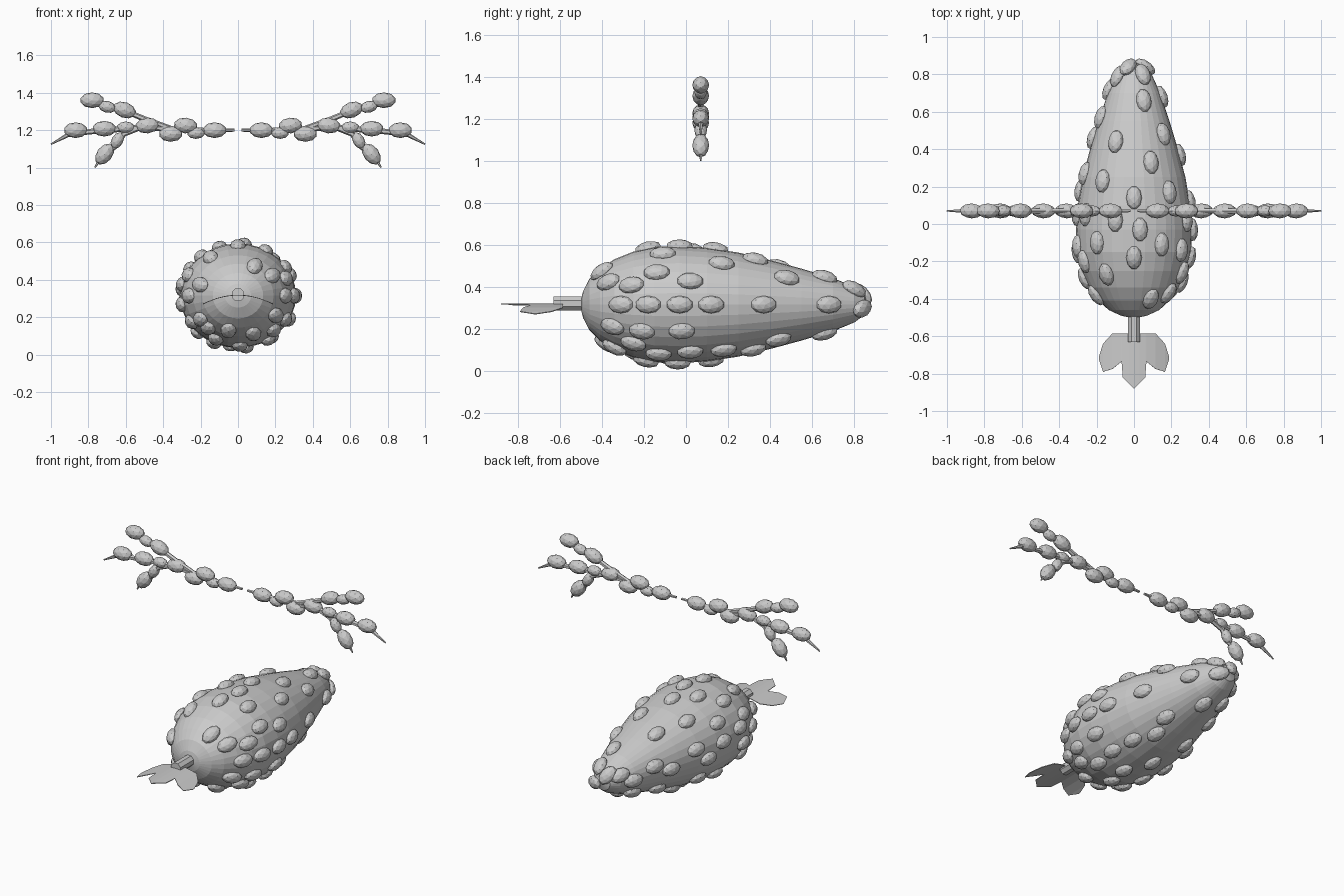
import bpy
import bmesh
import math
from mathutils import Vector, Matrix

default_cube = bpy.data.objects.get("Cube")
if default_cube:
    bpy.data.objects.remove(default_cube, do_unlink=True)

grey = bpy.data.materials.new("light grey")
grey.use_nodes = True
grey.diffuse_color = (0.6, 0.6, 0.6, 1)
grey.node_tree.nodes["Principled BSDF"].inputs["Base Color"].default_value = (0.6, 0.6, 0.6, 1)

AXIS_Z = 0.315
FLATTEN = 0.9
BRANCH_Y = 0.07


def finish(bm, name):
    """Turn a bmesh into a named, coloured object."""
    bmesh.ops.recalc_face_normals(bm, faces=bm.faces)
    mesh = bpy.data.meshes.new(name)
    bm.to_mesh(mesh)
    bm.free()
    mesh.materials.append(grey)
    obj = bpy.data.objects.new(name, mesh)
    bpy.context.collection.objects.link(obj)
    return obj


def add_seed(bm, centre, along, normal, length, width, height):
    """Add one faceted ellipsoid whose long axis follows a direction."""
    along = along.normalized()
    normal = normal.normalized()
    side = normal.cross(along).normalized()
    turn = Matrix((along, side, normal)).transposed().to_4x4()
    size = Matrix.Diagonal((length, width, height, 1))
    bmesh.ops.create_icosphere(bm, subdivisions=2, radius=1,
                               matrix=Matrix.Translation(centre) @ turn @ size)


def add_tube(bm, path, sides=8):
    """Skin a path of (centre, radius) pairs with closed ends."""
    rings = []
    for i, (centre, radius) in enumerate(path):
        before = path[max(i - 1, 0)][0]
        after = path[min(i + 1, len(path) - 1)][0]
        turn = (after - before).to_track_quat('Z', 'Y')
        ring = []
        for k in range(sides):
            a = math.tau * (k + 0.5) / sides
            ring.append(bm.verts.new(centre + turn @ Vector((math.cos(a), math.sin(a), 0)) * radius))
        rings.append(ring)
    for low, high in zip(rings, rings[1:]):
        for k in range(sides):
            n = (k + 1) % sides
            bm.faces.new((low[k], low[n], high[n], high[k]))
    bm.faces.new(rings[0])
    bm.faces.new(rings[-1])


# Body: a lathed fruit lying along y
profile = [(-0.505, 0), (-0.49, 0.07), (-0.46, 0.135), (-0.41, 0.19), (-0.34, 0.24),
           (-0.25, 0.28), (-0.15, 0.305), (-0.03, 0.31), (0.1, 0.3), (0.25, 0.275),
           (0.4, 0.235), (0.55, 0.19), (0.7, 0.14), (0.8, 0.095), (0.85, 0.055), (0.865, 0)]


def radius_at(y):
    for (y0, r0), (y1, r1) in zip(profile, profile[1:]):
        if y0 <= y <= y1:
            return r0 + (r1 - r0) * (y - y0) / (y1 - y0)
    return 0


def surface(y, angle):
    r = radius_at(y)
    return Vector((r * math.cos(angle), y, AXIS_Z + FLATTEN * r * math.sin(angle)))


bm = bmesh.new()
line = [bm.verts.new((r, y, 0)) for y, r in profile]
edges = [bm.edges.new(pair) for pair in zip(line, line[1:])]
bmesh.ops.spin(bm, geom=line + edges, cent=(0, 0, 0), axis=(0, 1, 0),
               angle=math.tau, steps=32, use_duplicate=False)
bmesh.ops.remove_doubles(bm, verts=bm.verts, dist=0.0005)
for v in bm.verts:
    v.co.z = v.co.z * FLATTEN + AXIS_Z
finish(bm, "fruit_body")

# Seeds on the body: (hundredths along y, degrees around, top = 90)
left_seeds = [(-18, 90), (-11, 61), (-40, 63), (-14, 34), (-37, 33), (-26, 22), (2, 24),
              (17, 49), (33, 69), (14, 90), (-3, 84), (48, 42), (66, 70), (80, 60),
              (84, -20), (68, 0), (37, 0), (12, 0), (-3, 0), (-18, 0), (-31, 0),
              (-35, -30), (-21, -29), (-2, -27), (-25, -47), (-34, -70), (-13, -58),
              (2, -54), (18, -56), (32, -67), (-19, -88), (-4, -82), (44, -55), (66, -80)]
right_seeds = [(84, 120), (79, 150), (44, 116), (23, 127), (2, 109), (-10, 130), (-27, 123),
               (-20, 155), (5, 148), (-12, 167), (-29, 180), (5, 172), (27, 166), (18, 186),
               (57, 165), (46, 182), (72, 182), (-15, 190), (-38, 162), (-33, 215), (-32, 230),
               (-38, 256), (-24, 245), (-20, 212), (2, 225), (20, 218), (32, 242), (50, 225),
               (68, 230), (-8, 245), (12, 262)]
bm = bmesh.new()
for step, degrees in left_seeds + right_seeds:
    y, a = step / 100, math.radians(degrees)
    along = surface(min(y + 0.02, 0.86), a) - surface(y - 0.02, a)
    around = surface(y, a + 0.05) - surface(y, a - 0.05)
    normal = around.cross(along)
    add_seed(bm, surface(y, a), along, normal, 0.064, 0.042, 0.033)
finish(bm, "body_seeds")

# Stem at the front
bm = bmesh.new()
add_tube(bm, [(Vector((0, y, 0.32)), 0.036) for y in (-0.63, -0.45)])
finish(bm, "stem")

# Leaf: a thin arched plate with three lobes, (x, back y, front y) per column
columns = [(0, -0.585, -0.88), (0.03, -0.585, -0.85), (0.06, -0.585, -0.82), (0.066, -0.585, -0.735),
           (0.115, -0.585, -0.775), (0.165, -0.64, -0.79), (0.187, -0.71, -0.725)]
bm = bmesh.new()
for sign in (-1, 1):
    pairs = [[bm.verts.new((sign * x, y, 0.318 - 1.35 * x * x)) for y in ends]
             for x, *ends in columns]
    for (a, b), (c, d) in zip(pairs, pairs[1:]):
        bm.faces.new((a, b, d, c))
bmesh.ops.remove_doubles(bm, verts=bm.verts, dist=0.0005)
leaf = finish(bm, "leaf")
plate = leaf.modifiers.new("thickness", 'SOLIDIFY')
plate.thickness = 0.004
plate.offset = 0

# Branches: twigs as (x, z, radius), seeds as (x, z, tilt in degrees, scale)
twigs = [[(0.02, 1.2, 0.008), (0.25, 1.2, 0.015), (0.5, 1.215, 0.016), (0.72, 1.2, 0.016),
          (0.9, 1.18, 0.013), (1.0, 1.125, 0.004)],
         [(0.33, 1.2, 0.013), (0.5, 1.26, 0.015), (0.62, 1.31, 0.014), (0.78, 1.36, 0.012)],
         [(0.5, 1.225, 0.016), (0.61, 1.18, 0.015), (0.66, 1.11, 0.014), (0.73, 1.06, 0.013),
          (0.765, 1.0, 0.004)]]
branch_seeds = [(0.125, 1.2, 0, 1), (0.28, 1.225, 5, 1), (0.36, 1.18, 0, 1), (0.225, 1.185, 0, 0.75),
                (0.485, 1.225, -5, 1), (0.6, 1.215, 0, 0.75), (0.715, 1.208, 0, 1),
                (0.868, 1.2, 0, 1), (0.607, 1.308, 20, 1), (0.7, 1.325, 15, 0.75),
                (0.78, 1.36, 0, 1), (0.645, 1.145, -60, 0.75), (0.713, 1.072, -52, 1)]
for side, sign in (("left", 1), ("right", -1)):
    bm = bmesh.new()
    for twig in twigs:
        add_tube(bm, [(Vector((sign * x, BRANCH_Y, z)), r) for x, z, r in twig], 6)
    finish(bm, side + "_branch")
    bm = bmesh.new()
    for x, z, tilt, scale in branch_seeds:
        t = math.radians(tilt)
        along = Vector((sign * math.cos(t), 0, math.sin(t)))
        add_seed(bm, Vector((sign * x, BRANCH_Y, z)), along, Vector((0, 1, 0)),
                 0.064 * scale, 0.042 * scale, 0.04 * scale)
    finish(bm, side + "_branch_seeds")
